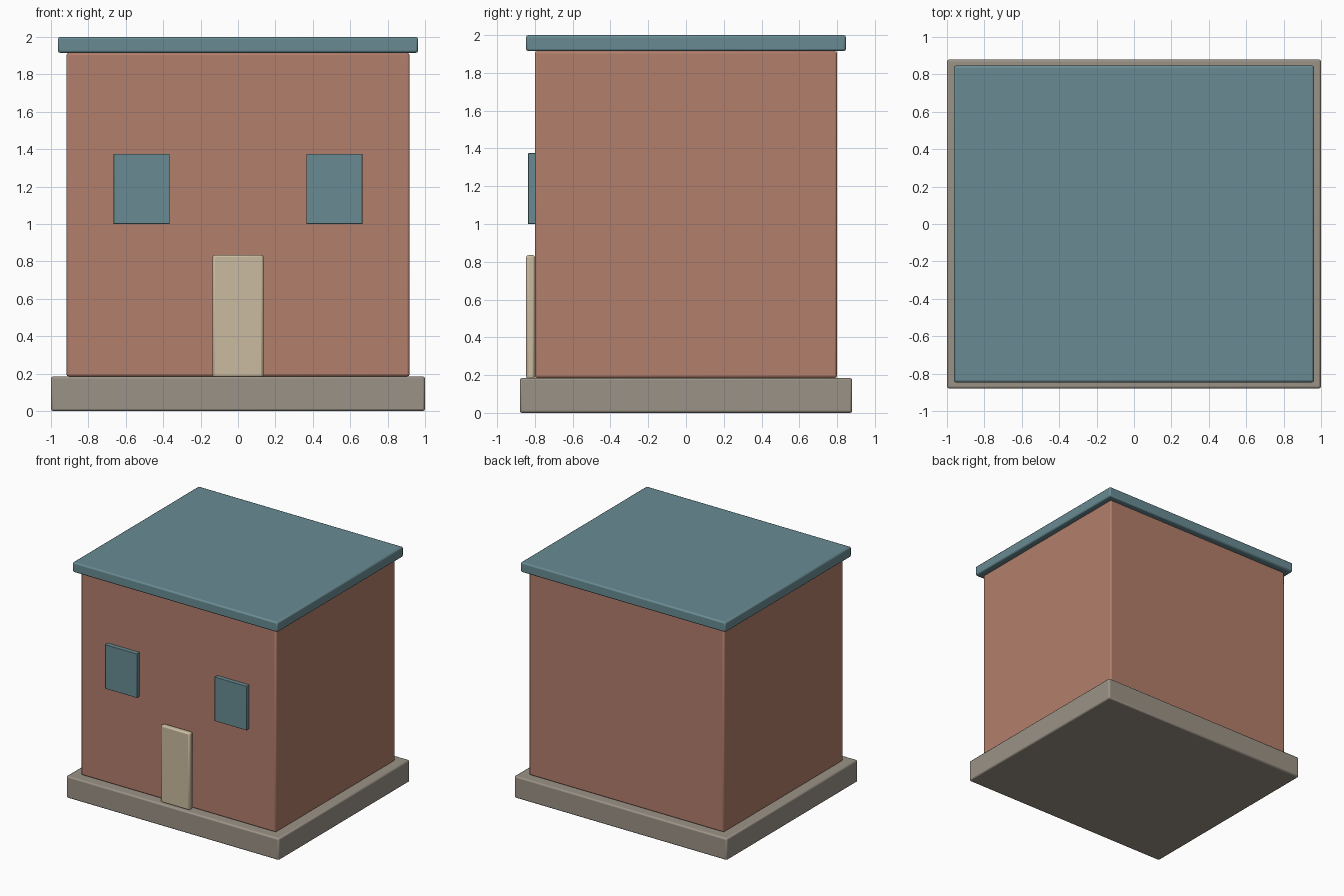
import bpy

if "Cube" in bpy.data.objects:
    bpy.data.objects.remove(bpy.data.objects["Cube"])


def material(name, rgb):
    m = bpy.data.materials.new(name)
    m.diffuse_color = (*rgb, 1)
    m.use_nodes = True
    m.node_tree.nodes["Principled BSDF"].inputs["Base Color"].default_value = m.diffuse_color
    return m


stone = material("stone grey", (0.33, 0.29, 0.24))
brick = material("brick red", (0.45, 0.21, 0.15))
slate = material("slate blue", (0.14, 0.26, 0.29))
cream = material("cream", (0.60, 0.50, 0.35))


def block(name, lo, hi, mat, bevel):
    """Softly bevelled box spanning the corners lo and hi."""
    bpy.ops.mesh.primitive_cube_add(
        size=1, location=[(a + b) / 2 for a, b in zip(lo, hi)])
    ob = bpy.context.object
    ob.name = name
    ob.scale = [b - a for a, b in zip(lo, hi)]
    bpy.ops.object.transform_apply(location=False, rotation=False, scale=True)
    ob.data.materials.append(mat)
    mod = ob.modifiers.new("Soft edges", 'BEVEL')
    mod.width = bevel
    mod.segments = 2
    bpy.ops.object.shade_smooth_by_angle()
    return ob


# Main structure
block("foundation", (-1, -0.88, 0), (1, 0.88, 0.185), stone, 0.012)
block("walls", (-0.917, -0.80, 0.185), (0.917, 0.80, 1.915), brick, 0.012)
block("roof_slab", (-0.963, -0.847, 1.915), (0.963, 0.847, 2), slate, 0.012)

# Front door
block("front_door", (-0.136, -0.846, 0.18), (0.136, -0.80, 0.835), cream, 0.012)

# Pair of front windows
for side, x in (("left", -0.515), ("right", 0.515)):
    block(side + "_window", (x - 0.15, -0.836, 1.0), (x + 0.15, -0.795, 1.375),
          slate, 0.003)
